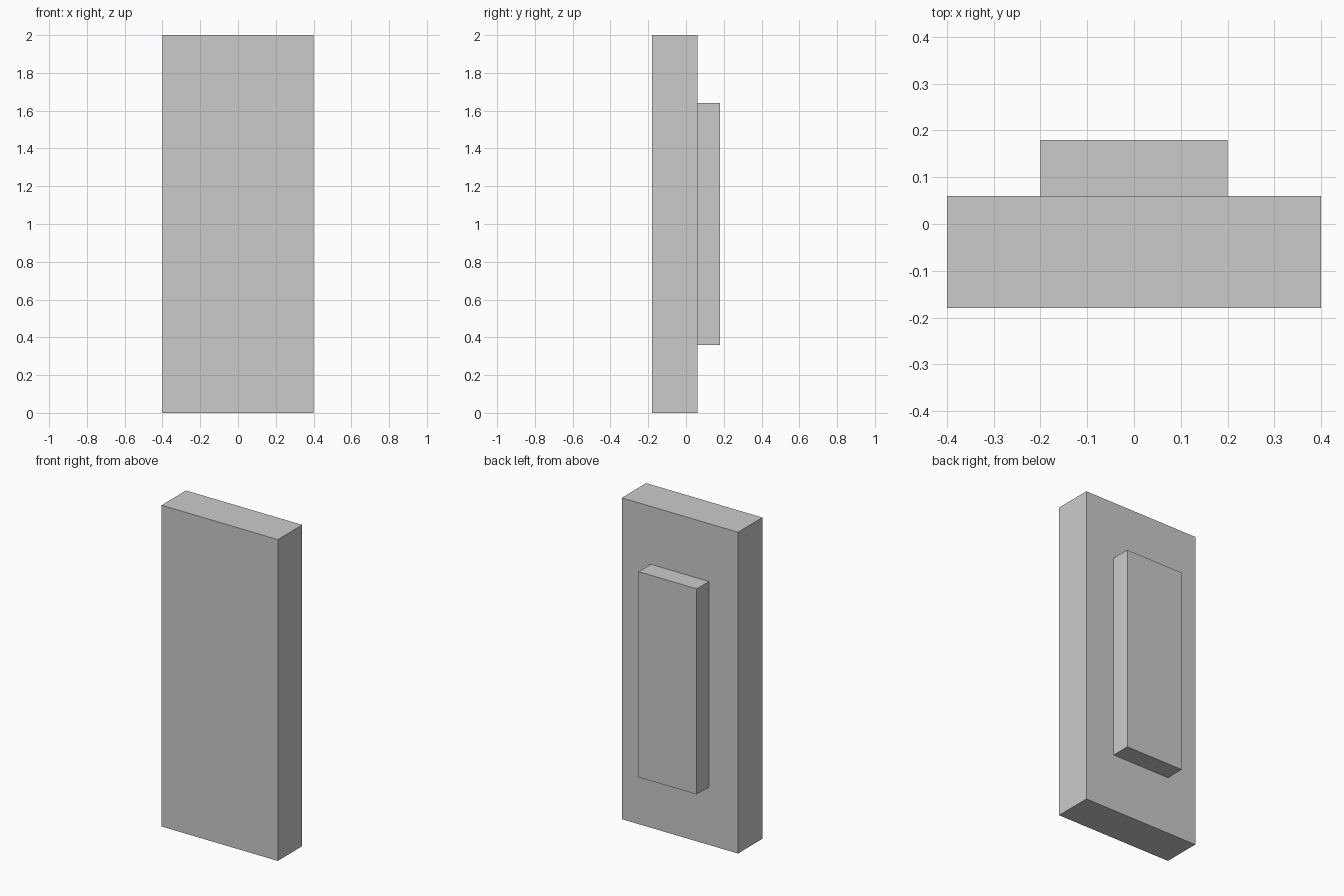
import bpy
import bmesh
from mathutils import Vector

if "Cube" in bpy.data.objects:
    bpy.data.objects.remove(bpy.data.objects["Cube"])


def box(name, lo, hi):
    """Flat-shaded box between two opposite corners."""
    lo, hi = Vector(lo), Vector(hi)
    bm = bmesh.new()
    bmesh.ops.create_cube(bm, size=1)
    bmesh.ops.scale(bm, vec=hi - lo, verts=bm.verts)
    mesh = bpy.data.meshes.new(name)
    bm.to_mesh(mesh)
    bm.free()
    obj = bpy.data.objects.new(name, mesh)
    obj.location = (lo + hi) / 2
    bpy.context.collection.objects.link(obj)
    return obj


HALF_DEPTH = 0.18
SEAM_Y = 0.06  # back face of the slab, where the raised panel starts

# Main upright slab
box("slab", (-0.4, -HALF_DEPTH, 0), (0.4, SEAM_Y, 2))

# Raised panel centred on the back of the slab
box("back_panel", (-0.2, SEAM_Y, 0.36), (0.2, HALF_DEPTH, 1.64))
